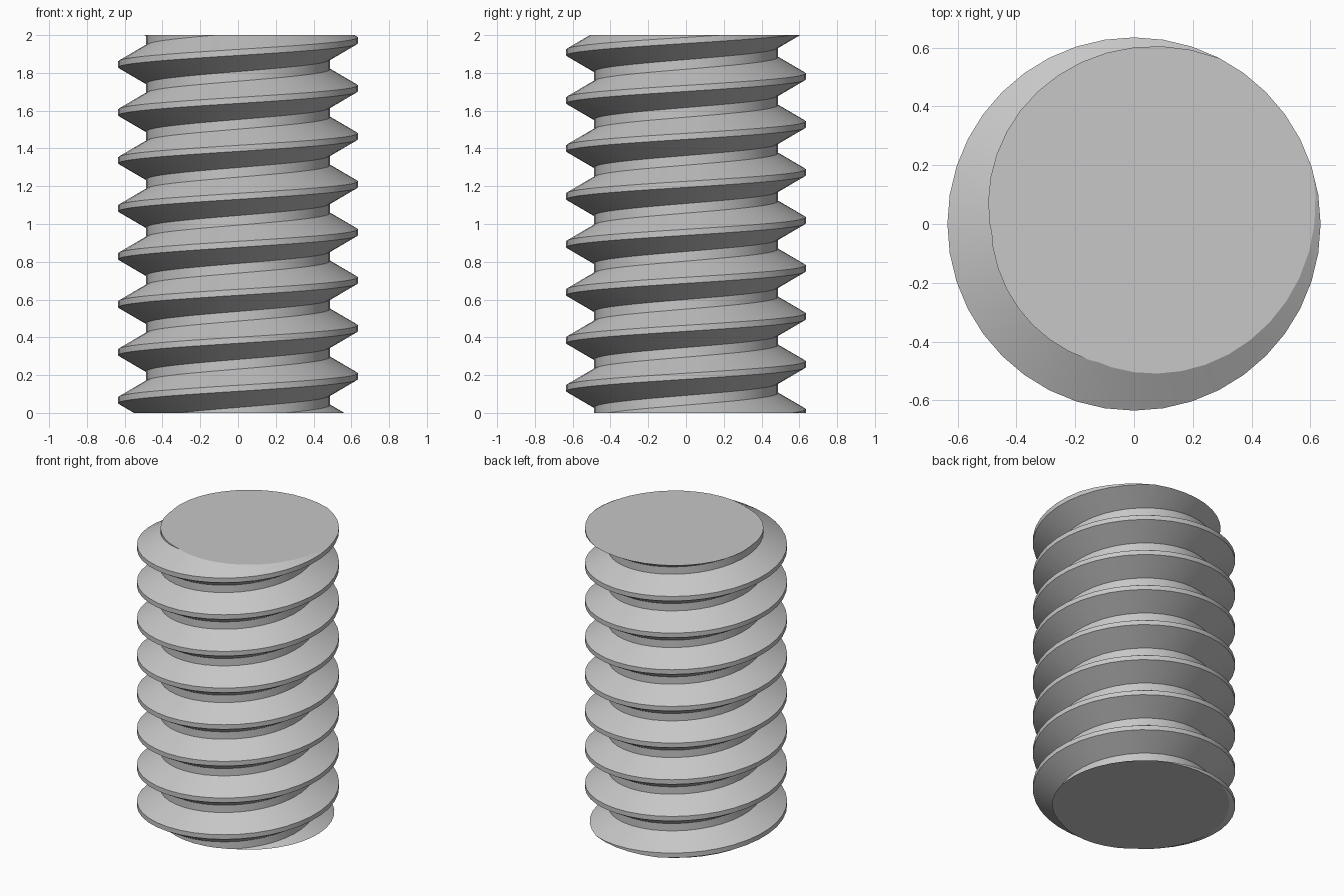
import bpy
import bmesh
from math import cos, sin, tau, radians
from mathutils import Vector

cube = bpy.data.objects.get("Cube")
if cube:
    bpy.data.objects.remove(cube, do_unlink=True)

HEIGHT = 2.0
PITCH = 0.254
SEGMENTS = 40
TURNS = 12
ROOT, CREST = 0.487, 0.635
CREST_HALF, FLANK = 0.016, 0.0855
START = 0.194 - 2 * PITCH     # height of the crest centre at angle zero

# Steel material
steel = bpy.data.materials.new("steel grey")
steel.use_nodes = True
colour = (0.57, 0.57, 0.57, 1.0)
steel.diffuse_color = colour
steel.node_tree.nodes["Principled BSDF"].inputs["Base Color"].default_value = colour

# One pitch of the thread profile: radius, height offset
profile = [
    (ROOT, -CREST_HALF - FLANK),
    (CREST, -CREST_HALF),
    (CREST, CREST_HALF),
    (ROOT, CREST_HALF + FLANK),
]

# Sweep the profile along a right-handed helix
bm = bmesh.new()
columns = []
for n in range(TURNS * SEGMENTS + 1):
    a = tau * n / SEGMENTS
    z = START + PITCH * n / SEGMENTS
    columns.append([bm.verts.new((r * cos(a), r * sin(a), z + dz)) for r, dz in profile])

# Each column ends on the first point of the turn above it
for n in range(len(columns) - SEGMENTS - 1):
    left = columns[n] + [columns[n + SEGMENTS][0]]
    right = columns[n + 1] + [columns[n + SEGMENTS + 1][0]]
    for i in range(len(profile)):
        bm.faces.new((left[i], right[i], right[i + 1], left[i + 1]))

# Cut both ends flat and cap them
for level, side in ((0.0, -1), (HEIGHT, 1)):
    cut = bmesh.ops.bisect_plane(
        bm, geom=bm.verts[:] + bm.edges[:] + bm.faces[:], dist=1e-6,
        plane_co=Vector((0, 0, level)), plane_no=Vector((0, 0, side)), clear_outer=True)
    rim = [e for e in cut["geom_cut"] if isinstance(e, bmesh.types.BMEdge) and e.is_boundary]
    bmesh.ops.edgeloop_fill(bm, edges=rim)

bmesh.ops.delete(bm, geom=[v for v in bm.verts if not v.link_faces], context="VERTS")
bmesh.ops.recalc_face_normals(bm, faces=bm.faces[:])

mesh = bpy.data.meshes.new("threaded_rod")
bm.to_mesh(mesh)
bm.free()
mesh.materials.append(steel)
rod = bpy.data.objects.new("threaded_rod", mesh)
bpy.context.collection.objects.link(rod)

# Smooth round the rod, sharp at crests, roots and ends
bpy.ops.object.select_all(action="DESELECT")
rod.select_set(True)
bpy.context.view_layer.objects.active = rod
bpy.ops.object.shade_smooth_by_angle(angle=radians(25))
